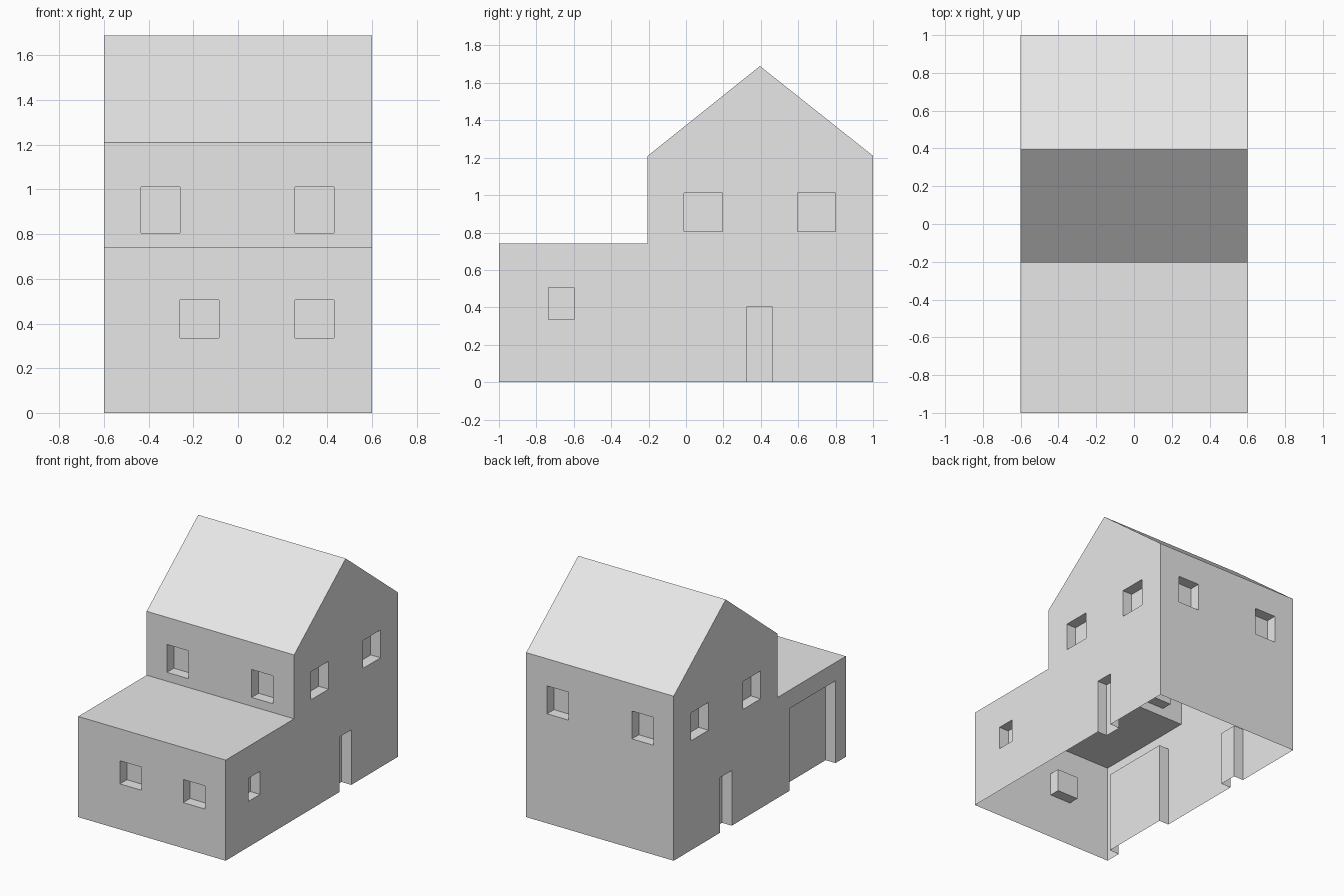
import bpy
import bmesh

cube = bpy.data.objects.get("Cube")
if cube:
    bpy.data.objects.remove(cube, do_unlink=True)

HALF_WIDTH = 0.6
DEPTH = 0.08     # how far windows and doors are set into the walls
OVER = 0.05      # cutter overshoot outside the walls

grey = bpy.data.materials.new("plain_grey")
grey.use_nodes = True
grey.diffuse_color = (0.8, 0.8, 0.8, 1)
grey.node_tree.nodes["Principled BSDF"].inputs["Base Color"].default_value = (0.8, 0.8, 0.8, 1)


def make_object(name, bm):
    bmesh.ops.recalc_face_normals(bm, faces=bm.faces)
    mesh = bpy.data.meshes.new(name)
    bm.to_mesh(mesh)
    bm.free()
    mesh.materials.append(grey)
    obj = bpy.data.objects.new(name, mesh)
    bpy.context.scene.collection.objects.link(obj)
    return obj


def add_box(bm, xs, ys, zs):
    verts = bmesh.ops.create_cube(bm, size=1)["verts"]
    for v in verts:
        for i, (lo, hi) in enumerate((xs, ys, zs)):
            v.co[i] = hi if v.co[i] > 0 else lo


def end_opening(bm, wall_y, outward, xs, zs):
    ys = sorted((wall_y - outward * DEPTH, wall_y + outward * OVER))
    add_box(bm, xs, ys, zs)


def side_opening(bm, side, ys, zs):
    xs = sorted((side * (HALF_WIDTH - DEPTH), side * (HALF_WIDTH + OVER)))
    add_box(bm, xs, ys, zs)


# House body: side outline pushed across the full width
outline = [(-1, 0), (1, 0), (1, 1.21), (0.395, 1.69), (-0.205, 1.21), (-0.205, 0.74), (-1, 0.74)]
bm = bmesh.new()
face = bm.faces.new([bm.verts.new((-HALF_WIDTH, y, z)) for y, z in outline])
pushed = bmesh.ops.extrude_face_region(bm, geom=[face], use_keep_orig=True)["geom"]
bmesh.ops.translate(bm, vec=(2 * HALF_WIDTH, 0, 0),
                    verts=[g for g in pushed if isinstance(g, bmesh.types.BMVert)])
house = make_object("house_shell", bm)

# Openings
bm = bmesh.new()
upper, lower = (0.805, 1.01), (0.335, 0.505)
for xs in ((-0.435, -0.26), (0.255, 0.43)):
    end_opening(bm, -0.205, -1, xs, upper)     # front upper windows
    end_opening(bm, 1, 1, xs, upper)           # back upper windows
for xs in ((-0.26, -0.085), (0.255, 0.43)):
    end_opening(bm, -1, -1, xs, lower)         # front lower windows
for side in (-1, 1):
    for ys in ((-0.01, 0.195), (0.595, 0.8)):
        side_opening(bm, side, ys, upper)      # side upper windows
    side_opening(bm, side, (0.325, 0.46), (-OVER, 0.405))    # side doors
side_opening(bm, 1, (-0.735, -0.6), lower)                   # small side window
side_opening(bm, -1, (-0.88, -0.345), (-OVER, 0.605))        # wide garage door
cutter = make_object("opening_cutter", bm)
cutter.hide_render = True

# Cut the openings and keep the result as plain mesh
mod = house.modifiers.new("openings", 'BOOLEAN')
mod.operation = 'DIFFERENCE'
mod.solver = 'EXACT'
mod.object = cutter
bpy.context.view_layer.update()
graph = bpy.context.evaluated_depsgraph_get()
cut_mesh = bpy.data.meshes.new_from_object(house.evaluated_get(graph))
house.modifiers.clear()
house.data = cut_mesh
bpy.data.objects.remove(cutter, do_unlink=True)

# The shell is open underneath
bm = bmesh.new()
bm.from_mesh(cut_mesh)
floor = [f for f in bm.faces if all(abs(v.co.z) < 0.001 for v in f.verts)]
bmesh.ops.delete(bm, geom=floor, context='FACES')
for f in bm.faces:
    f.material_index = 0
    f.smooth = False
bm.to_mesh(cut_mesh)
bm.free()
